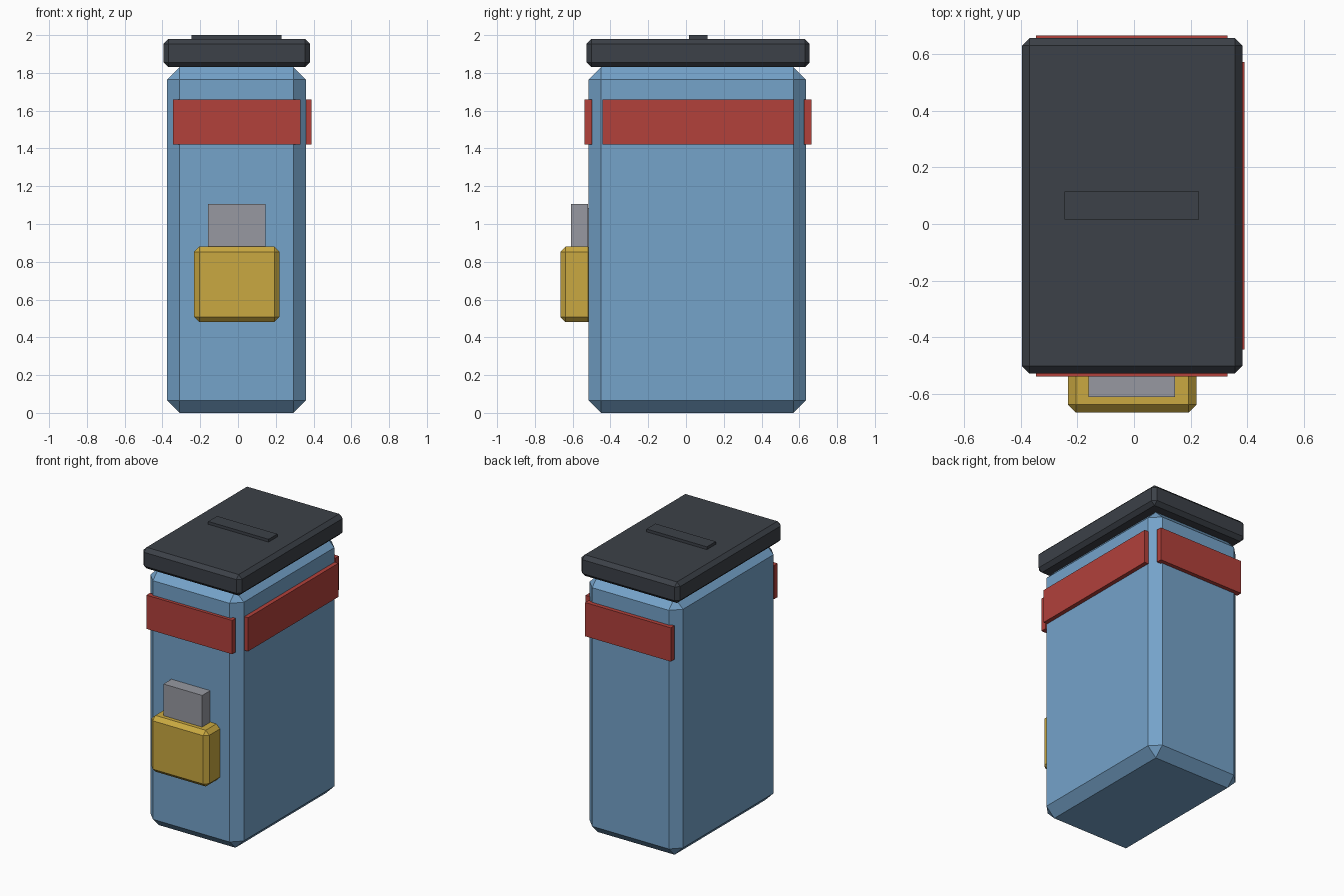
import bpy
from mathutils import Vector

old = bpy.data.objects.get("Cube")
if old:
    bpy.data.objects.remove(old, do_unlink=True)


def material(name, rgb):
    """Flat material from 8-bit sRGB values, stored linear."""
    colour = [((c / 255 + 0.055) / 1.055) ** 2.4 for c in rgb] + [1.0]
    mat = bpy.data.materials.new(name)
    mat.use_nodes = True
    mat.diffuse_color = colour
    bsdf = mat.node_tree.nodes["Principled BSDF"]
    bsdf.inputs["Base Color"].default_value = colour
    bsdf.inputs["Roughness"].default_value = 0.7
    return mat


def box(name, low, high, mat, chamfer=0.0):
    """Box between two corners, with optional flat chamfered edges."""
    low, high = Vector(low), Vector(high)
    bpy.ops.mesh.primitive_cube_add(size=1, location=(low + high) / 2)
    obj = bpy.context.object
    obj.name = name
    obj.scale = high - low
    bpy.ops.object.transform_apply(location=False, rotation=False, scale=True)
    obj.data.materials.append(mat)
    if chamfer:
        mod = obj.modifiers.new("chamfer", "BEVEL")
        mod.width = chamfer
        mod.segments = 1
    return obj


blue = material("blue paint", (117, 163, 202))
dark = material("dark lid", (60, 65, 72))
red = material("red band", (178, 65, 59))
gold = material("brass", (202, 169, 65))
grey = material("grey metal", (151, 153, 161))

# Main body and lid
box("body", (-0.375, -0.515, 0), (0.36, 0.635, 1.83), blue, 0.066)
box("lid", (-0.395, -0.527, 1.83), (0.382, 0.655, 1.98), dark, 0.026)
box("lid_handle", (-0.245, 0.015, 1.95), (0.23, 0.115, 2.0), dark)

# Bands on the front, back and left side
band_low, band_high = 1.42, 1.66
for name, y0, y1 in (("front_band", -0.537, -0.497), ("back_band", 0.624, 0.664)):
    box(name, (-0.345, y0, band_low), (0.33, y1, band_high), red)
box("left_band", (0.35, -0.443, band_low), (0.39, 0.572, band_high), red)

# Padlock on the front
box("lock_body", (-0.233, -0.665, 0.48), (0.22, -0.49, 0.88), gold, 0.028)
box("lock_shackle", (-0.16, -0.61, 0.8), (0.145, -0.52, 1.105), grey)
box("lock_backing", (-0.14, -0.522, 0.8), (0.125, -0.51, 1.085), grey)
